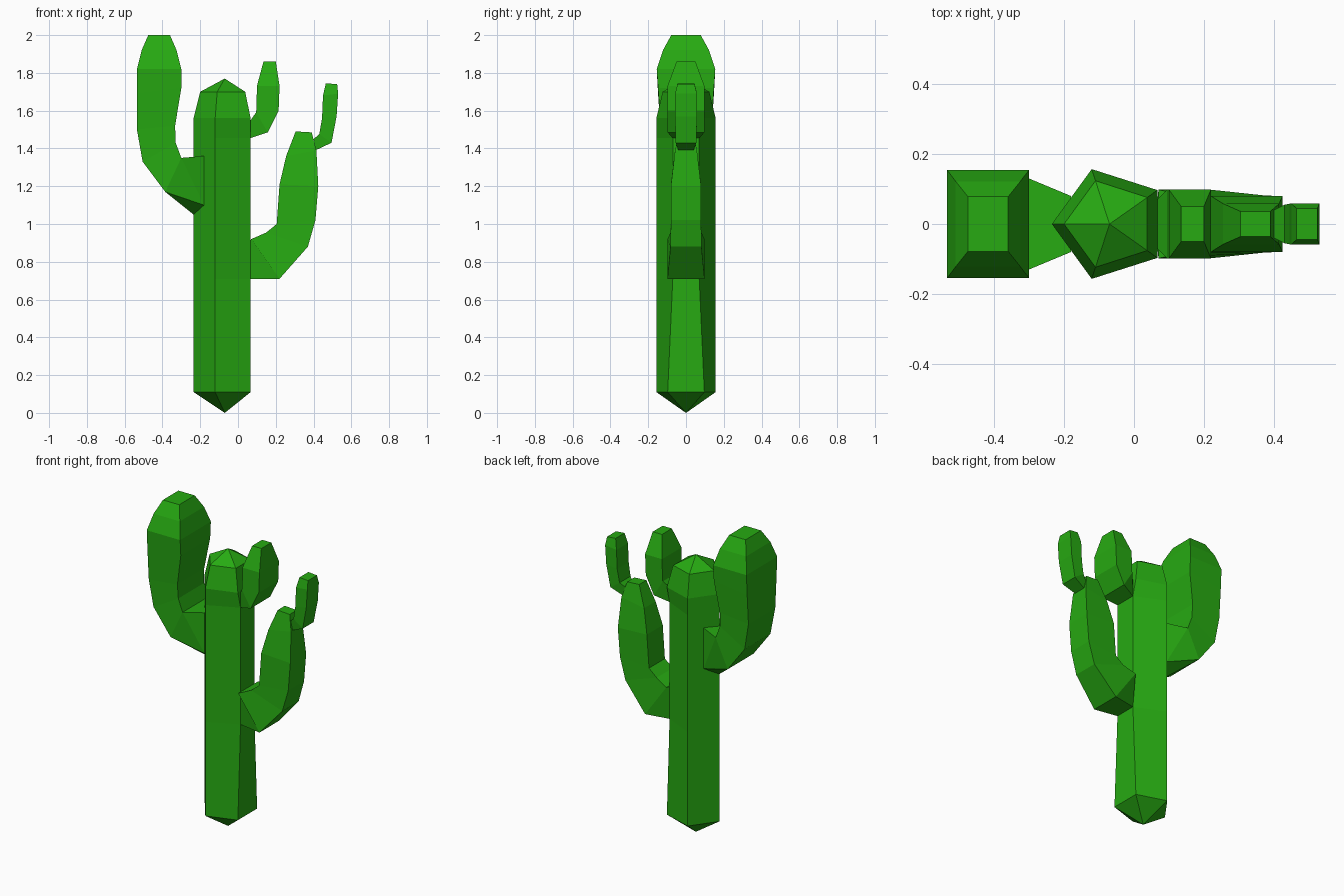
import bpy, bmesh, math
from mathutils import Vector

if "Cube" in bpy.data.objects:
    bpy.data.objects.remove(bpy.data.objects["Cube"])

green = bpy.data.materials.new("cactus_green")
green.diffuse_color = (0.02, 0.40, 0.006, 1)
green.use_nodes = True
green.node_tree.nodes["Principled BSDF"].inputs["Base Color"].default_value = green.diffuse_color


def finish(name, bm):
    bmesh.ops.recalc_face_normals(bm, faces=bm.faces[:])
    mesh = bpy.data.meshes.new(name)
    bm.to_mesh(mesh)
    bm.free()
    mesh.materials.append(green)
    obj = bpy.data.objects.new(name, mesh)
    bpy.context.collection.objects.link(obj)
    return obj


def bridge(bm, a, b):
    n = len(a)
    for i in range(n):
        j = (i + 1) % n
        bm.faces.new((a[i], a[j], b[j], b[i]))


def arm(name, sections):
    """Each section: inner x, z, outer x, z, half width. Open at the joint, capped at the tip."""
    bm = bmesh.new()
    prev = None
    for xi, zi, xo, zo, w in sections:
        ring = [bm.verts.new(p) for p in
                ((xi, -w, zi), (xo, -w, zo), (xo, w, zo), (xi, w, zi))]
        if prev:
            bridge(bm, prev, ring)
        prev = ring
    bm.faces.new(prev)
    bm.normal_update()
    obj = finish(name, bm)
    return obj


# Five-sided trunk, its right face narrowing where the arms join
CX = -0.07
bm = bmesh.new()
rings = []
for z, r, right_w in ((0.11, 0.165, 0.097), (0.71, 0.165, 0.07), (0.92, 0.165, 0.07),
                      (1.455, 0.165, 0.07), (1.56, 0.165, 0.097), (1.70, 0.13, 0.076)):
    ring = []
    for k in range(5):
        a = math.pi + k * math.tau / 5
        x, y = CX + r * math.cos(a), r * math.sin(a)
        if k in (2, 3):
            x, y = CX + r * 0.83, math.copysign(right_w, y)
        ring.append(bm.verts.new((x, y, z)))
    if rings:
        bridge(bm, rings[-1], ring)
    rings.append(ring)
for ring, z in ((rings[0], 0.0), (rings[-1], 1.77)):
    tip = bm.verts.new((CX, 0, z))
    for i in range(5):
        bm.faces.new((ring[i], ring[(i + 1) % 5], tip))
finish("trunk", bm)

# Shoulder wrapping the trunk's left edge
bm = bmesh.new()
pts = [(-0.235, 0, 1.05)]
for s in (-1, 1):
    pts += [(-0.18, s * 0.08, 1.36), (-0.18, s * 0.08, 1.10),
            (-0.30, s * 0.13, 1.35), (-0.385, s * 0.13, 1.17)]
verts = [bm.verts.new(p) for p in pts]
bmesh.ops.convex_hull(bm, input=verts)
# Remove the hidden side that meets the arm
joint = [f for f in bm.faces if all(v.co.x < -0.29 for v in f.verts)]
bmesh.ops.delete(bm, geom=joint, context='FACES_ONLY')
bmesh.ops.dissolve_limit(bm, angle_limit=0.01, verts=bm.verts[:], edges=bm.edges[:])
finish("left_shoulder", bm)

# Large left arm
arm("left_arm", [
    (-0.30, 1.35, -0.385, 1.17, 0.13),
    (-0.33, 1.43, -0.505, 1.33, 0.13),
    (-0.333, 1.52, -0.535, 1.50, 0.135),
    (-0.30, 1.72, -0.535, 1.69, 0.148),
    (-0.30, 1.82, -0.535, 1.82, 0.155),
    (-0.325, 1.92, -0.51, 1.92, 0.122),
    (-0.36, 2.00, -0.475, 2.00, 0.078)])

# Lower right arm
arm("lower_right_arm", [
    (0.067, 0.915, 0.067, 0.71, 0.07),
    (0.07, 0.92, 0.22, 0.71, 0.098),
    (0.15, 0.955, 0.37, 0.88, 0.082),
    (0.205, 1.00, 0.41, 1.02, 0.08),
    (0.22, 1.21, 0.425, 1.20, 0.08),
    (0.255, 1.36, 0.415, 1.39, 0.058),
    (0.305, 1.49, 0.39, 1.485, 0.036)])

# Shoot growing from the lower right arm
arm("side_shoot", [
    (0.40, 1.45, 0.41, 1.39, 0.04),
    (0.43, 1.475, 0.495, 1.43, 0.055),
    (0.445, 1.56, 0.522, 1.57, 0.058),
    (0.45, 1.68, 0.53, 1.69, 0.058),
    (0.465, 1.745, 0.525, 1.74, 0.045)])

# Upper right arm
arm("upper_right_arm", [
    (0.067, 1.55, 0.067, 1.455, 0.07),
    (0.095, 1.59, 0.158, 1.485, 0.098),
    (0.098, 1.61, 0.215, 1.60, 0.098),
    (0.10, 1.73, 0.22, 1.73, 0.098),
    (0.135, 1.86, 0.20, 1.86, 0.05)])
